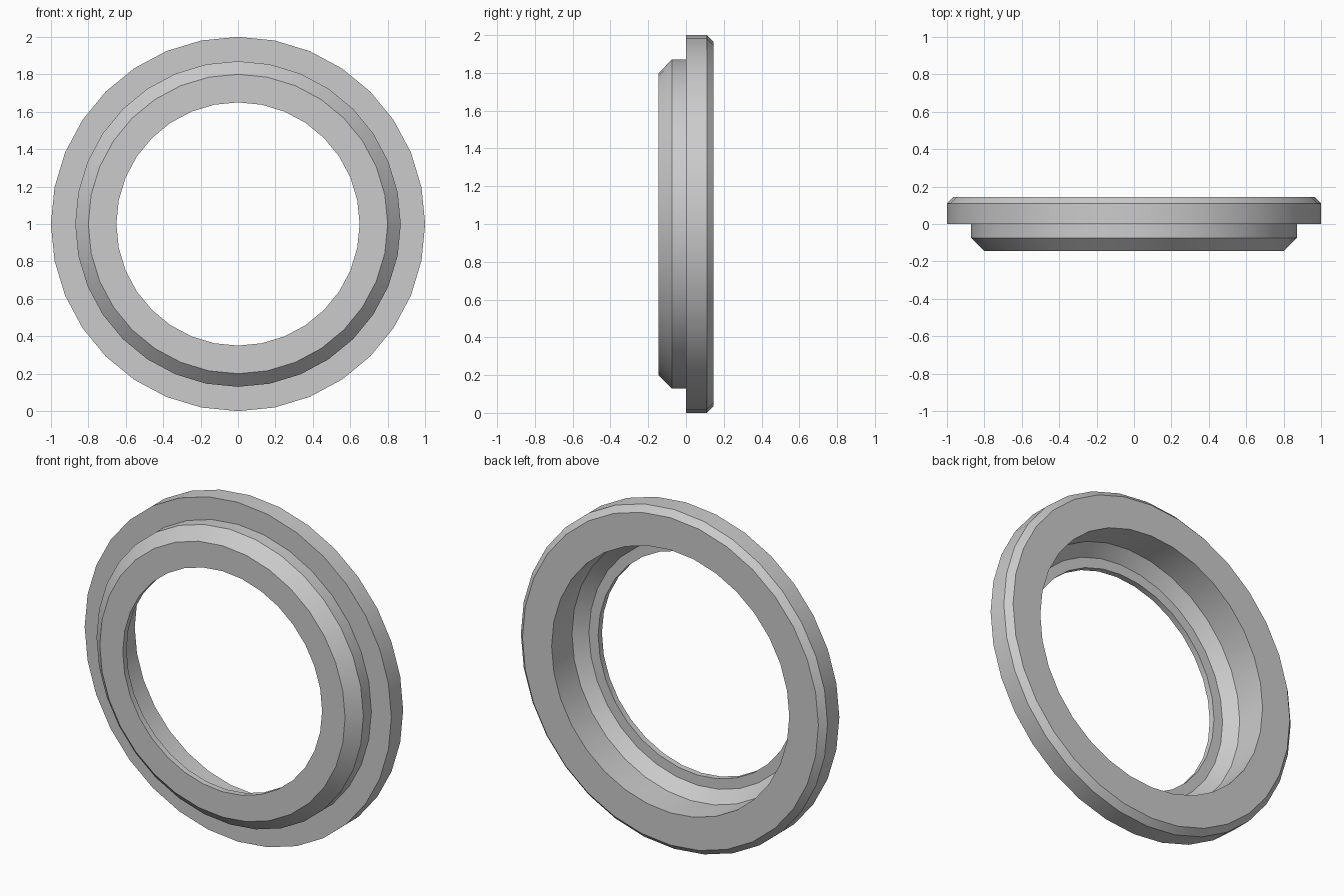
import bpy
import bmesh
from math import cos, sin, tau, radians

cube = bpy.data.objects.get("Cube")
if cube:
    bpy.data.objects.remove(cube, do_unlink=True)

SIDES = 32
CENTRE_Z = 1.0

# Cross-section as (radius, y), walked around the closed outline
PROFILE = [
    (0.65, -0.145), (0.80, -0.145), (0.87, -0.075), (0.87, 0.0),   # front collar
    (1.0, 0.0), (1.0, 0.11), (0.965, 0.145),                       # outer flange
    (0.775, 0.145), (0.775, -0.045), (0.71, -0.11), (0.65, -0.11), # stepped bore
]


def make_material(name, colour):
    mat = bpy.data.materials.new(name)
    mat.use_nodes = True
    mat.diffuse_color = colour
    mat.node_tree.nodes["Principled BSDF"].inputs["Base Color"].default_value = colour
    return mat


def lathe(name, profile, mat):
    """Revolve a closed profile around the y axis."""
    bm = bmesh.new()
    rings = []
    for i in range(SIDES):
        a = tau * i / SIDES
        rings.append([bm.verts.new((r * cos(a), y, CENTRE_Z + r * sin(a)))
                      for r, y in profile])
    n = len(profile)
    for i in range(SIDES):
        here, after = rings[i], rings[(i + 1) % SIDES]
        for j in range(n):
            k = (j + 1) % n
            bm.faces.new((here[j], here[k], after[k], after[j]))
    bmesh.ops.recalc_face_normals(bm, faces=bm.faces)
    mesh = bpy.data.meshes.new(name)
    bm.to_mesh(mesh)
    bm.free()
    mesh.materials.append(mat)
    obj = bpy.data.objects.new(name, mesh)
    bpy.context.collection.objects.link(obj)
    return obj


# Stepped ring
ring = lathe("stepped_ring", PROFILE, make_material("light_grey", (0.6, 0.6, 0.6, 1)))
bpy.ops.object.select_all(action="DESELECT")
ring.select_set(True)
bpy.context.view_layer.objects.active = ring
bpy.ops.object.shade_smooth_by_angle(angle=radians(30))
